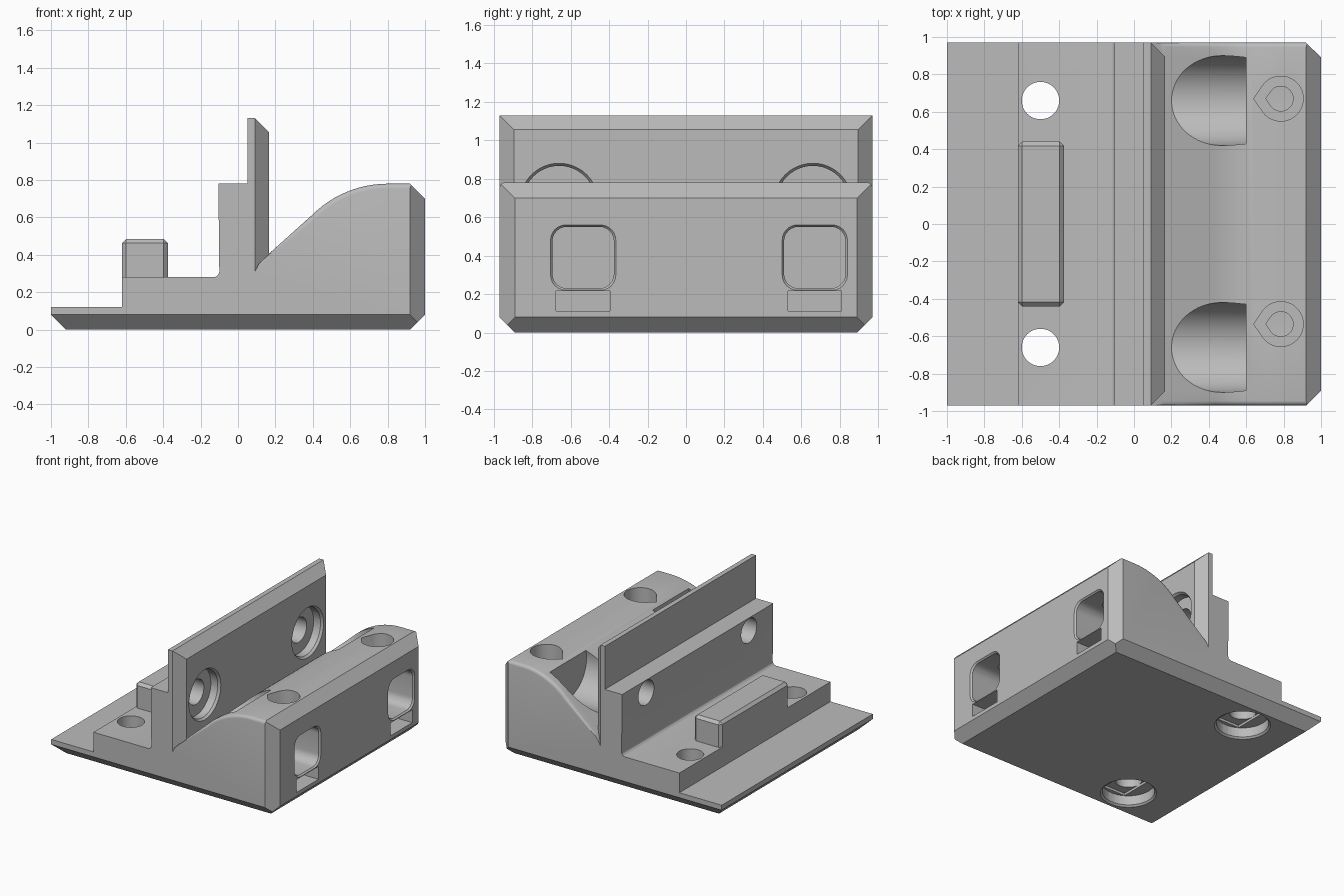
import bpy, bmesh
from math import sin, cos, pi, asin, sqrt
from mathutils import Vector

cube = bpy.data.objects.get("Cube")
if cube:
    bpy.data.objects.remove(cube)

W = 0.97      # half depth of the block
C = 0.08      # main chamfer

grey = bpy.data.materials.new("plain_grey")
grey.use_nodes = True
grey.diffuse_color = (0.5, 0.5, 0.5, 1)
grey.node_tree.nodes["Principled BSDF"].inputs["Base Color"].default_value = (0.5, 0.5, 0.5, 1)


def prism(pts, axis, lo, hi, centre=(0, 0), flare=1.0):
    """Extrude a 2D outline along an axis; flare scales the far end."""
    bm = bmesh.new()
    ends = []
    for w, s in ((lo, 1.0), (hi, flare)):
        ring = []
        for u, v in pts:
            u, v = centre[0] + u * s, centre[1] + v * s
            co = {"x": (w, u, v), "y": (u, w, v), "z": (u, v, w)}[axis]
            ring.append(bm.verts.new(co))
        ends.append(ring)
    a, b = ends
    bm.faces.new(a)
    bm.faces.new(b[::-1])
    n = len(pts)
    for i in range(n):
        j = (i + 1) % n
        bm.faces.new((a[j], a[i], b[i], b[j]))
    bmesh.ops.recalc_face_normals(bm, faces=bm.faces)
    return bm


def slice_off(bm, point, normal):
    """Cut away everything beyond a plane and cap the cut."""
    geom = bm.verts[:] + bm.edges[:] + bm.faces[:]
    bmesh.ops.bisect_plane(bm, geom=geom, dist=1e-5, plane_co=point,
                           plane_no=Vector(normal).normalized(), clear_outer=True)
    bmesh.ops.holes_fill(bm, edges=bm.edges[:], sides=0)
    bmesh.ops.recalc_face_normals(bm, faces=bm.faces)


def make(name, bm):
    me = bpy.data.meshes.new(name)
    bm.to_mesh(me)
    bm.free()
    me.materials.append(grey)
    ob = bpy.data.objects.new(name, me)
    bpy.context.collection.objects.link(ob)
    return ob


def activate(ob):
    bpy.ops.object.select_all(action="DESELECT")
    ob.select_set(True)
    bpy.context.view_layer.objects.active = ob


def combine(target, bm, operation="DIFFERENCE"):
    tool = make("tool", bm)
    tool.hide_render = True
    mod = target.modifiers.new("bool", "BOOLEAN")
    mod.operation, mod.solver, mod.object = operation, "EXACT", tool
    activate(target)
    bpy.ops.object.modifier_apply(modifier=mod.name)
    bpy.data.objects.remove(tool)


def circle(r, n=48):
    return [(r * cos(2 * pi * i / n), r * sin(2 * pi * i / n)) for i in range(n)]


def teardrop(r, tip):
    a = pi * 0.78
    return [(r * cos(-a + 2 * a * i / 32), r * sin(-a + 2 * a * i / 32))
            for i in range(33)] + [(-tip, 0)]


def rounded(w, h, r, n=6):
    pts = []
    for q, (sx, sy) in enumerate(((1, 1), (-1, 1), (-1, -1), (1, -1))):
        for i in range(n + 1):
            a = pi / 2 * (q + i / n)
            pts.append((sx * (w - r) + r * cos(a), sy * (h - r) + r * sin(a)))
    return pts


def rect(w, h):
    return [(-w, -h), (w, -h), (w, h), (-w, h)]


# Side outline: base, step, upright and curved ramp
fillet = [(-0.13 + 0.03 * sin(a), 0.31 - 0.03 * cos(a)) for a in (0, pi / 6, pi / 3, pi / 2)]
R = 0.57
sweep = asin(0.4 / R)
crest = [(0.8 - R * sin(sweep * (1 - i / 12)), 0.78 - R + R * cos(sweep * (1 - i / 12)))
         for i in range(13)]
outline = ([(1, 0), (-1, 0), (-1, 0.12), (-0.62, 0.12), (-0.62, 0.28)] + fillet
           + [(-0.105, 0.78), (0.05, 0.78), (0.05, 1.13), (0.09, 1.13), (0.09, 0.31),
              (0.11, 0.35), (0.165, 0.405)] + crest + [(1, 0.78)])
bm = prism(outline, "y", -W, W)

# Soft rounding along the ends of the ramp
soft = []
for e in bm.edges:
    mid = (e.verts[0].co + e.verts[1].co) / 2
    along_end = abs(e.verts[0].co.y - e.verts[1].co.y) < 0.01
    if along_end and mid.x > 0.17 and mid.z > 0.4 and mid.x < 0.99:
        soft.append(e)
bmesh.ops.bevel(bm, geom=soft, offset=0.025, segments=4, profile=0.5, affect="EDGES")

# Chamfers around the base and the tall face
for s in (-1, 1):
    slice_off(bm, (0, s * W, C), (0, s, -1))
    slice_off(bm, (s, 0, C), (s, 0, -1))
    slice_off(bm, (1, s * (W - C), 0), (1, s, 0))
slice_off(bm, (1, 0, 0.78 - C), (1, 0, 1))
body = make("bracket_body", bm)

# Chamfered face plate on the upright
plate = prism([(0.07, 0.25), (0.165, 0.25), (0.165, 1.13), (0.07, 1.13)], "y", -W, W)
for s in (-1, 1):
    slice_off(plate, (0.09, s * W, 0), (1, s, 0))
slice_off(plate, (0.09, 0, 1.13), (1, 0, 1))
combine(body, plate, "UNION")

# Screw holes with counterbores, and driver channels in the ramp
for s in (-1, 1):
    y = s * 0.66
    wall, base = (y, 0.677), (-0.5, y)
    combine(body, prism(circle(0.24, 64), "x", 0.166, 0.6, wall))
    combine(body, prism(circle(0.19), "x", 0.085, 0.18, wall))
    combine(body, prism(circle(0.185), "x", 0.14, 0.17, wall, 1.12))
    combine(body, prism(circle(0.1), "x", -0.3, 0.12, wall))
    combine(body, prism(circle(0.195), "z", -0.05, 0.09, base))
    combine(body, prism(circle(0.21), "z", -0.001, 0.015, base, 0.92))
    combine(body, prism(rect(0.1, 0.165), "z", 0.05, 0.11, base))
    combine(body, prism(circle(0.1), "z", 0.05, 0.5, base))

# Windows, slots and teardrop bores on the ramp side
for y in (-0.535, 0.67):
    window, bore = (y, 0.39), (0.785, y)
    combine(body, prism(rounded(0.16, 0.16, 0.075), "x", 0.64, 1.05, window))
    combine(body, prism(rounded(0.158, 0.158, 0.074), "x", 0.985, 1.001, window, 1.08))
    combine(body, prism(rect(0.14, 0.052), "x", 0.7, 1.05, (y, 0.163)))
    combine(body, prism(teardrop(0.12, 0.145), "z", 0.66, 0.9, bore))
    combine(body, prism(teardrop(0.066, 0.08), "z", 0.45, 0.7, bore))

# Locating bar on the step
bm = prism(rect(0.1225, 0.44), "z", 0.28, 0.485, (-0.4975, 0))
edges = [e for e in bm.edges if max(v.co.z for v in e.verts) > 0.3]
bmesh.ops.bevel(bm, geom=edges, offset=0.022, segments=1, affect="EDGES")
bar = make("locating_bar", bm)

for ob in (body, bar):
    activate(ob)
    bpy.ops.object.shade_smooth_by_angle(angle=pi / 7)
